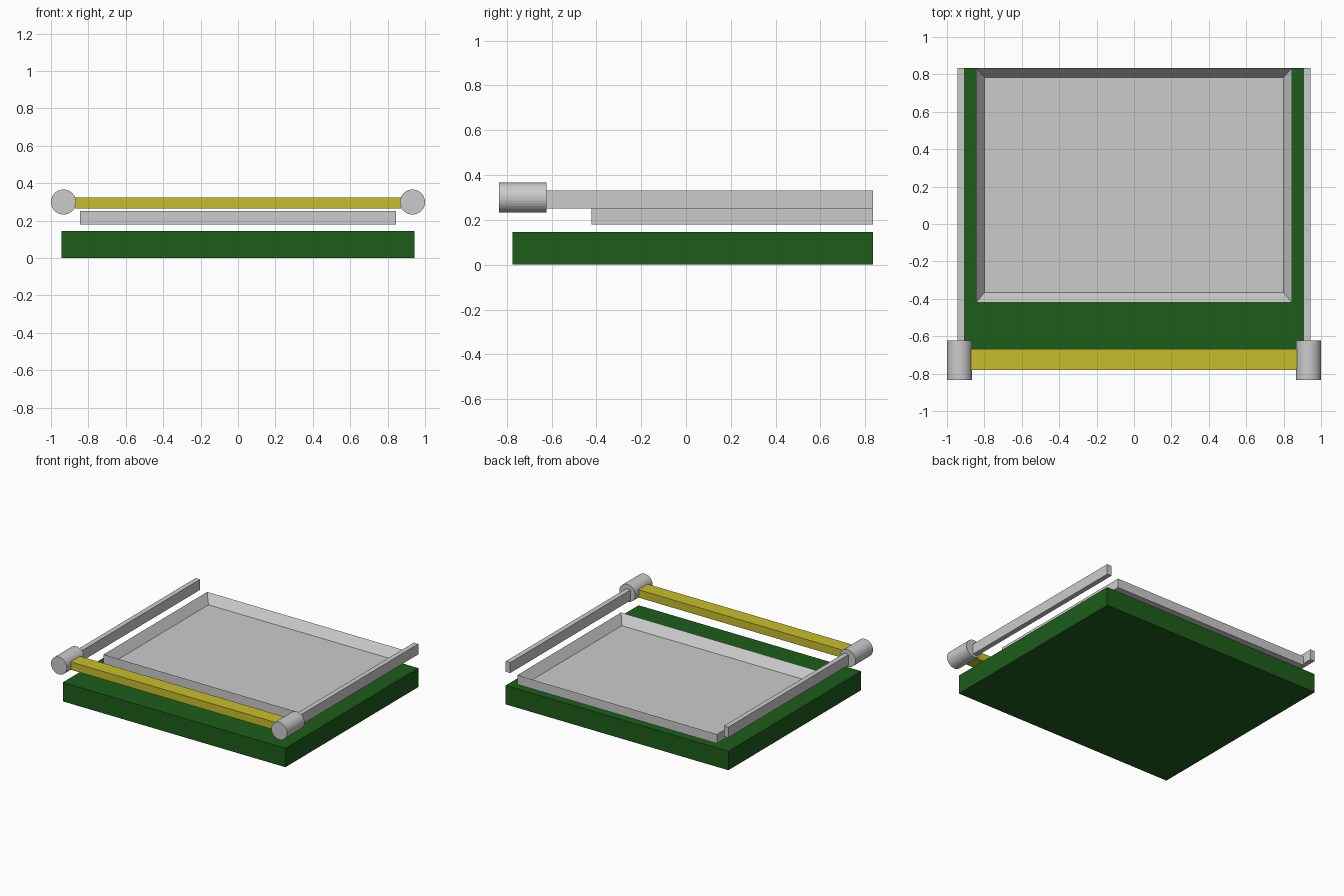
import bpy, bmesh
from mathutils import Matrix

if "Cube" in bpy.data.objects:
    bpy.data.objects.remove(bpy.data.objects["Cube"])


def finish(name, bm, mat=None):
    bmesh.ops.recalc_face_normals(bm, faces=bm.faces)
    me = bpy.data.meshes.new(name)
    bm.to_mesh(me)
    bm.free()
    if mat:
        me.materials.append(mat)
    ob = bpy.data.objects.new(name, me)
    bpy.context.collection.objects.link(ob)
    return ob


def box_bm(lo, hi):
    bm = bmesh.new()
    bmesh.ops.create_cube(bm, size=1)
    for v in bm.verts:
        for i in range(3):
            v.co[i] = lo[i] if v.co[i] < 0 else hi[i]
    return bm


def material(name, color):
    m = bpy.data.materials.new(name)
    m.diffuse_color = color
    m.use_nodes = True
    m.node_tree.nodes["Principled BSDF"].inputs["Base Color"].default_value = m.diffuse_color
    return m


green = material("green", (0.012, 0.11, 0.01, 1))
yellow = material("yellow", (0.58, 0.51, 0.025, 1))

# Base slab
finish("base_slab", box_bm((-0.943, -0.773, 0), (0.943, 0.834, 0.145)), green)

# Shallow tray: walls slope from a sharp rim down to the floor
bm = box_bm((-0.845, -0.421, 0.179), (0.845, 0.834, 0.25))
bm.normal_update()
top = max(bm.faces, key=lambda f: f.calc_center_median().z)
bmesh.ops.inset_region(bm, faces=[top], thickness=0.066)
for v in top.verts:
    v.co.z = 0.183
    v.co.y += 0.009 if v.co.y < 0 else -0.004
finish("tray", bm)

# Front crossbar between the end caps
finish("crossbar", box_bm((-0.872, -0.78, 0.264), (0.872, -0.667, 0.324)), yellow)

# Side rails and round end caps on both sides
for side, s in (("left", -1), ("right", 1)):
    x = sorted((s * 0.905, s * 0.943))
    finish(side + "_rail", box_bm((x[0], -0.63, 0.25), (x[1], 0.834, 0.33)))
    bm = bmesh.new()
    bmesh.ops.create_cone(
        bm, cap_ends=True, segments=32, radius1=0.067, radius2=0.067, depth=0.212,
        matrix=Matrix.Translation((s * 0.933, -0.728, 0.299)) @ Matrix.Rotation(1.5707963, 4, 'X'))
    finish(side + "_end_cap", bm)
